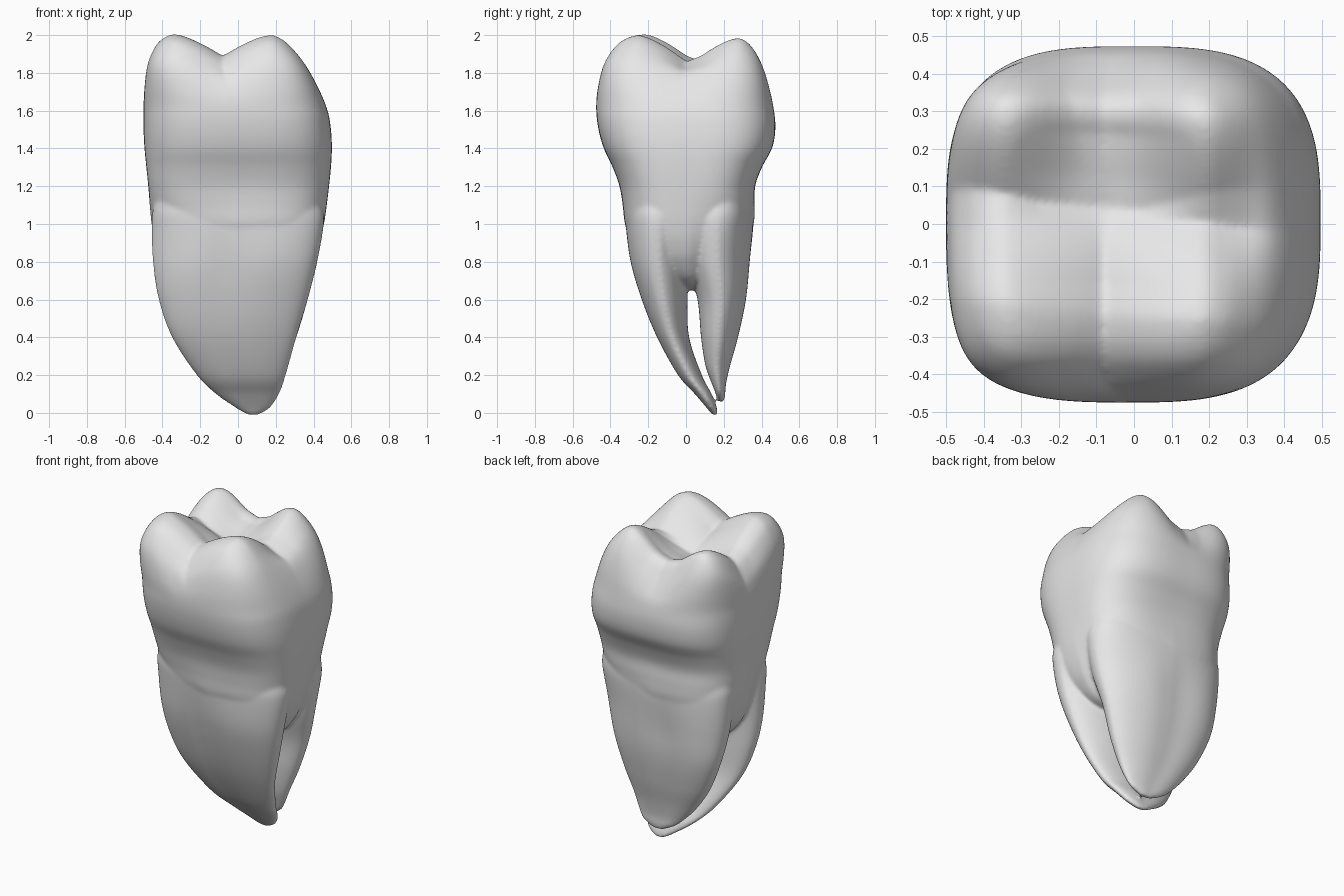
import bpy
import bmesh
from math import cos, sin, pi, exp
from mathutils import Vector

SIDES = 144
STEPS = 8

cube = bpy.data.objects.get("Cube")
if cube:
    bpy.data.objects.remove(cube, do_unlink=True)


def clamp(v):
    return min(max(v, 0), 1)


def ease(v):
    v = clamp(v)
    return v * v * (3 - 2 * v)


def smooth_rows(rows):
    """Spline through the rows (z, left, right, front, back)."""
    pts = [Vector(r) for r in rows]
    pts = [pts[0]] + pts + [pts[-1]]
    out = []
    for a, b, c, d in zip(pts, pts[1:], pts[2:], pts[3:]):
        for i in range(STEPS):
            t = i / STEPS
            out.append((b * 2 + (c - a) * t + (a * 2 - b * 5 + c * 4 - d) * t ** 2
                        + (b * 3 - a - c * 3 + d) * t ** 3) / 2)
    out.append(pts[-1])
    return out


def power(v, n):
    return (1 if v >= 0 else -1) * abs(v) ** (2 / n)


def ring_points(row, n, dent=0, scale=1):
    """Rounded-square ring, hollowed front and back, slanted below the neck."""
    z, left, right, front, back = row
    cx, cy = (left + right) / 2, (front + back) / 2
    hx, hy = (right - left) / 2 * scale, (back - front) / 2 * scale
    slant = 0.2 * ease((1.25 - z) / 0.45)
    pts = []
    for i in range(SIDES):
        a = 2 * pi * i / SIDES
        u, v = power(cos(a), n), power(sin(a), n)
        trim = 1 - slant * clamp(u * v)
        v *= 1 - dent * exp(-((u + 0.15) / 0.35) ** 2)
        pts.append(Vector((cx + hx * u * trim, cy + hy * v * trim, z)))
    return pts


def loft(bm, rings):
    loops = [[bm.verts.new(p) for p in ring] for ring in rings]
    for low, high in zip(loops, loops[1:]):
        for i in range(SIDES):
            j = (i + 1) % SIDES
            bm.faces.new((low[i], low[j], high[j], high[i]))
    bm.faces.new(loops[0])
    bm.faces.new(loops[-1])


def crown_ring(row, scale=1):
    """Crown rings grow squarer towards the cusps."""
    return ring_points(row, 3.1 + 1.9 * ease((row[0] - 1.6) / 0.4), 0, scale)


def carve_cusps(p):
    """Sink the long valley and the cross grooves that part the four cusps."""
    across = p.y - 0.035 + 0.08 * p.x
    along = abs(p.x + 0.08)
    valley = 0.16 * (1 - clamp(abs(across) / 0.28)) ** 1.35
    valley *= 1 - 0.75 * ease((p.x - 0.22) / 0.2)
    front = 0.12 * (1 - clamp(along / 0.27)) ** 1.4
    back = 0.075 * (1 + cos(pi * clamp(along / 0.3)))
    side = ease(across / 0.2 + 0.5)
    groove = front * (1 - side) + back * side
    groove *= 0.5 + 0.5 * clamp(abs(across) / 0.2)
    depth = ease((p.z - 1.53) / 0.43) * (valley + groove)
    return Vector((p.x, p.y, p.z - depth))


# Crown and trunk, from the cusps down to the fork of the roots
crown = [
    (2.01, -.34, .18, -.26, .27),
    (1.995, -.385, .225, -.32, .315),
    (1.95, -.435, .28, -.38, .36),
    (1.85, -.48, .36, -.44, .41),
    (1.72, -.497, .43, -.47, .448),
    (1.6, -.5, .475, -.475, .467),
    (1.5, -.5, .492, -.463, .473),
    (1.4, -.495, .497, -.435, .455),
    (1.3, -.485, .492, -.388, .402),
    (1.2, -.475, .482, -.352, .366),
    (1.1, -.467, .47, -.335, .364),
    (1.0, -.457, .455, -.323, .358),
    (.9, -.438, .43, -.285, .325),
    (.8, -.4, .385, -.2, .24),
    (.7, -.31, .3, -.08, .14),
    (.65, -.16, .16, .01, .06),
]

# Broad flat roots
front_root = [
    (1.25, -.4, .4, -.29, .02),
    (1.1, -.445, .445, -.318, .045),
    (1.0, -.457, .454, -.322, .05),
    (.8, -.45, .42, -.3, .03),
    (.6, -.42, .37, -.24, .02),
    (.4, -.35, .31, -.157, .025),
    (.2, -.22, .255, -.045, .09),
    (.1, -.12, .22, .045, .14),
    (.03, -.02, .175, .105, .165),
    (0, .03, .13, .13, .17),
    (-.012, .06, .1, .145, .17),
]
back_root = [
    (1.25, -.4, .4, .02, .32),
    (1.1, -.445, .445, -.01, .348),
    (1.0, -.45, .454, -.02, .36),
    (.8, -.43, .42, 0, .352),
    (.6, -.385, .37, .055, .33),
    (.4, -.3, .31, .075, .285),
    (.25, -.2, .25, .1, .24),
    (.15, -.11, .21, .137, .215),
    (.1, -.05, .18, .157, .21),
    (.07, .01, .13, .165, .205),
    (.058, .04, .1, .175, .2),
]

bm = bmesh.new()
cap = [crown_ring(crown[0], s / 24) for s in range(1, 24)]
body = [crown_ring(row) for row in smooth_rows(crown)]
loft(bm, [[carve_cusps(p) for p in ring] for ring in cap + body])
for root in (front_root, back_root):
    loft(bm, [ring_points(row, 2.5, 0.13 * ease((1.1 - row[0]) / 0.4))
              for row in smooth_rows(root)])
bmesh.ops.recalc_face_normals(bm, faces=bm.faces)

mesh = bpy.data.meshes.new("molar_tooth")
bm.to_mesh(mesh)
bm.free()
tooth = bpy.data.objects.new("molar_tooth", mesh)
bpy.context.collection.objects.link(tooth)

# Fuse crown and roots into one smooth skin
fuse = tooth.modifiers.new("fuse", "REMESH")
fuse.mode = "VOXEL"
fuse.voxel_size = 0.009
fuse.use_smooth_shade = True
soften = tooth.modifiers.new("soften", "SMOOTH")
soften.factor = 0.5
soften.iterations = 16

# Plain grey enamel
grey = bpy.data.materials.new("light_grey")
grey.use_nodes = True
grey.diffuse_color = (0.8, 0.8, 0.8, 1)
grey.node_tree.nodes["Principled BSDF"].inputs["Base Color"].default_value = (0.8, 0.8, 0.8, 1)
mesh.materials.append(grey)
